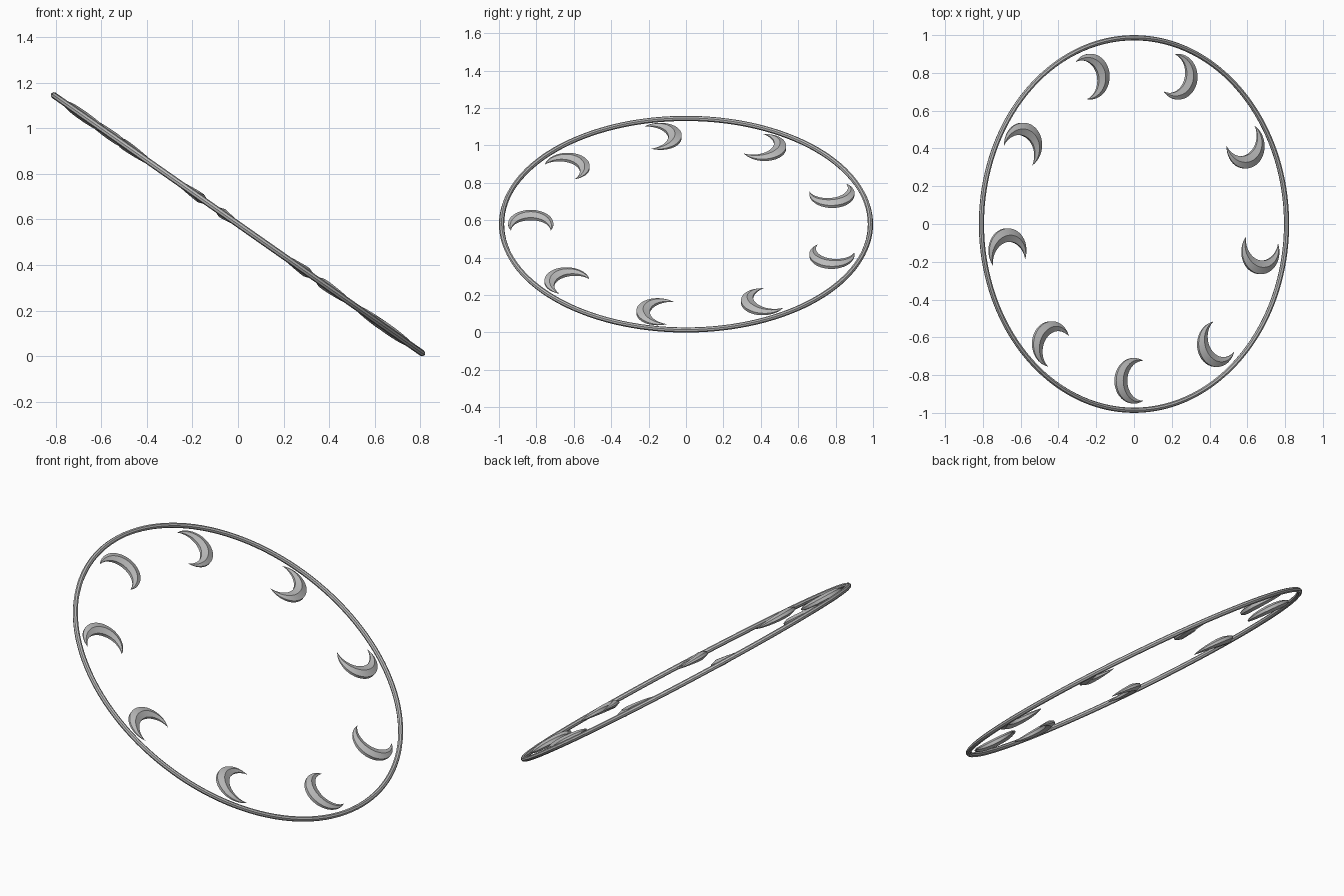
import bpy, bmesh, math
from mathutils import Matrix, Vector

cube = bpy.data.objects.get("Cube")
if cube:
    bpy.data.objects.remove(cube, do_unlink=True)

TILT = math.radians(35)
PLANE = Matrix.Translation((0, 0, 0.579)) @ Matrix.Rotation(TILT, 4, 'Y')

grey = bpy.data.materials.new("grey metal")
grey.use_nodes = True
colour = (0.5, 0.5, 0.5, 1)
grey.diffuse_color = colour
grey.node_tree.nodes["Principled BSDF"].inputs["Base Color"].default_value = colour


def sweep(name, sections, closed, matrix):
    """Join a row of equal cross-sections into a solid."""
    bm = bmesh.new()
    rows = [[bm.verts.new(p) for p in s] for s in sections]
    pairs = list(zip(rows, rows[1:]))
    if closed:
        pairs.append((rows[-1], rows[0]))
    for a, b in pairs:
        for i in range(len(a)):
            j = (i + 1) % len(a)
            bm.faces.new((a[i], a[j], b[j], b[i]))
    if not closed:
        bm.faces.new(rows[0])
        bm.faces.new(rows[-1])
    bmesh.ops.recalc_face_normals(bm, faces=bm.faces)
    mesh = bpy.data.meshes.new(name)
    bm.to_mesh(mesh)
    bm.free()
    mesh.materials.append(grey)
    obj = bpy.data.objects.new(name, mesh)
    obj.matrix_world = matrix
    bpy.context.collection.objects.link(obj)
    bpy.ops.object.select_all(action='DESELECT')
    obj.select_set(True)
    bpy.context.view_layer.objects.active = obj
    bpy.ops.object.shade_smooth_by_angle(angle=math.radians(30))
    return obj


def polar(radius, angle, z=0):
    return Vector((radius * math.cos(angle), radius * math.sin(angle), z))


# Thin outer hoop with an eight-sided tube
STEPS, SIDES, RADIUS, TUBE = 128, 8, 0.986, 0.014
hoop = []
for i in range(STEPS):
    a = math.tau * i / STEPS
    tube = [polar(TUBE, math.tau * k / SIDES) for k in range(SIDES)]
    hoop.append([polar(RADIUS + p.x, a, p.y) for p in tube])
sweep("hoop", hoop, True, PLANE)

# Crescent cross-sections: ridged top and bottom, narrow walls at the edges
crescent = []
ARC = 28
for i in range(ARC + 1):
    t = i / ARC
    outer = polar(0.121, math.radians(60 + 240 * t))
    inner = polar(0.105, math.radians(88 + 184 * t)) + Vector((0.056, 0, 0))
    ridge = outer.lerp(inner, 0.5)
    h = 0.001 + 0.021 * math.sin(math.pi * t)
    up = Vector((0, 0, h))
    edge = up * 0.4
    crescent.append([outer + edge, ridge + up, inner + edge,
                     inner - edge, ridge - up, outer - edge])

# Nine crescents around the inside of the hoop, opening along it
for n in range(9):
    a = math.radians(-90 + 40 * n)
    place = Matrix.Translation(polar(0.83, a)) @ Matrix.Rotation(a + math.pi / 2, 4, 'Z')
    sweep(f"crescent_{n + 1}", crescent, False, PLANE @ place)
